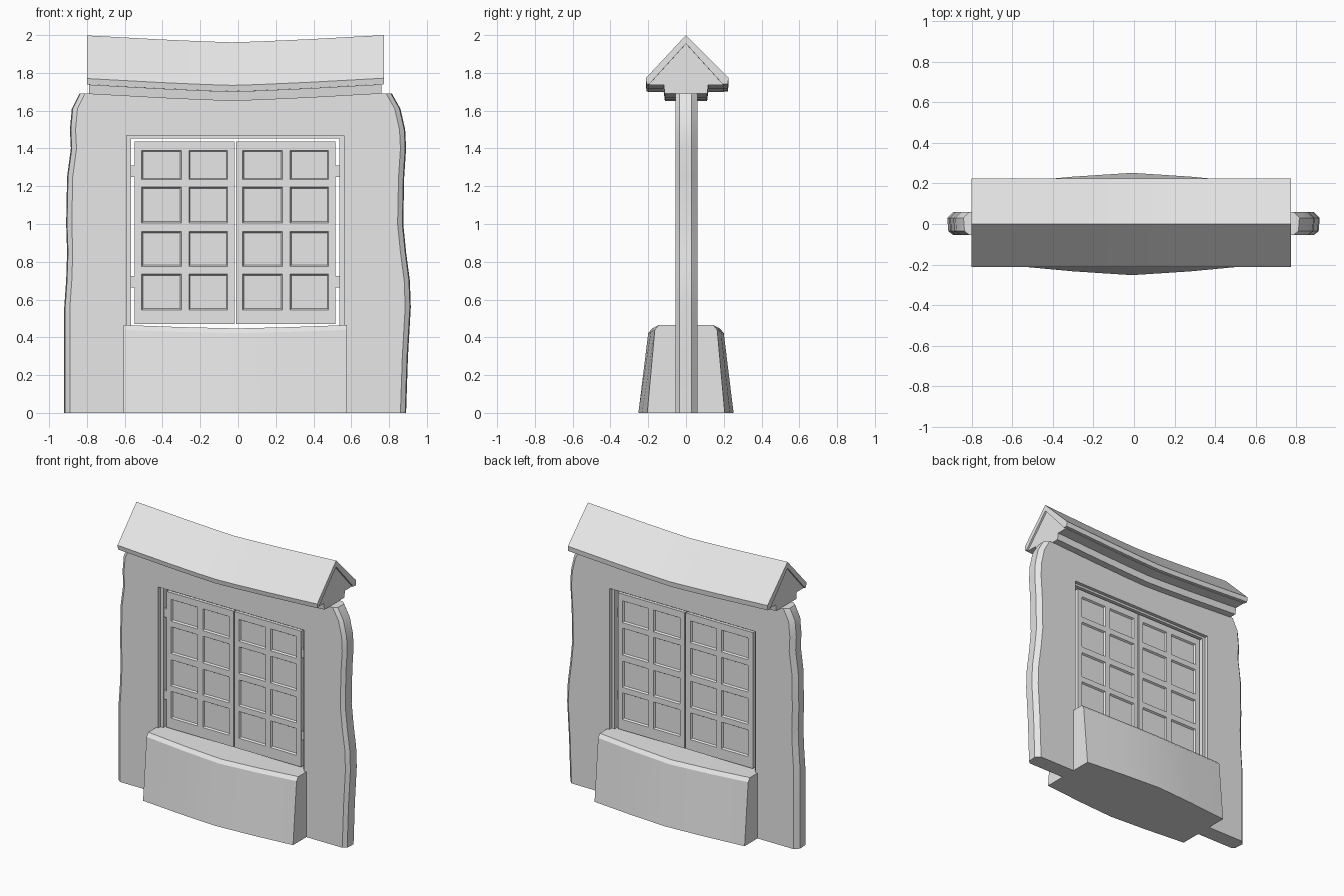
import bpy
import bmesh
from mathutils import Vector
from math import radians

if "Cube" in bpy.data.objects:
    bpy.data.objects.remove(bpy.data.objects["Cube"])

stone = bpy.data.materials.new("light_grey")
stone.use_nodes = True
stone.diffuse_color = (0.8, 0.8, 0.8, 1)
stone.node_tree.nodes["Principled BSDF"].inputs["Base Color"].default_value = (0.8, 0.8, 0.8, 1)


def finish(bm, name, smooth=None):
    bmesh.ops.recalc_face_normals(bm, faces=bm.faces[:])
    mesh = bpy.data.meshes.new(name)
    bm.to_mesh(mesh)
    bm.free()
    mesh.materials.append(stone)
    obj = bpy.data.objects.new(name, mesh)
    bpy.context.collection.objects.link(obj)
    if smooth:
        bpy.ops.object.select_all(action='DESELECT')
        obj.select_set(True)
        bpy.context.view_layer.objects.active = obj
        bpy.ops.object.shade_smooth_by_angle(angle=radians(smooth))
    return obj


def loft(name, rings, smooth=None):
    """Skin a list of equal-length point rings and cap both ends."""
    bm = bmesh.new()
    rows = [[bm.verts.new(p) for p in ring] for ring in rings]
    for a, b in zip(rows, rows[1:]):
        for i in range(len(a)):
            j = (i + 1) % len(a)
            bm.faces.new((a[i], a[j], b[j], b[i]))
    bm.faces.new(rows[0])
    bm.faces.new(rows[-1])
    return finish(bm, name, smooth)


def box(name, low, high):
    low, high = Vector(low), Vector(high)
    bm = bmesh.new()
    bmesh.ops.create_cube(bm, size=1)
    for v in bm.verts:
        v.co = (low + high) / 2 + v.co * (high - low)
    return finish(bm, name)


# Wall slab with worn, wavy sides: height, left edge, right edge
outline = [(0, -0.92, 0.89), (0.3, -0.92, 0.9), (0.56, -0.92, 0.915),
           (0.7, -0.91, 0.91), (0.85, -0.905, 0.89), (1.0, -0.91, 0.875),
           (1.25, -0.905, 0.88), (1.4, -0.885, 0.89), (1.5, -0.89, 0.885),
           (1.61, -0.88, 0.86), (1.69, -0.84, 0.815)]
FRONT, BACK = -0.055, 0.06
rings = []
for z, l, r in outline:
    rings.append([(l + 0.03, FRONT, z), (r - 0.03, FRONT, z), (r - 0.005, -0.035, z),
                  (r, 0.03, z), (r - 0.03, BACK, z),
                  (l + 0.03, BACK, z), (l, 0.03, z), (l + 0.005, -0.035, z)])
wall = loft("wall", rings, 30)

# Window opening cut through the wall
cutter = box("opening_cutter", (-0.59, -0.5, 0.38), (0.56, 0.5, 1.468))
cutter.hide_render = True
cutter.hide_set(True)
cut = wall.modifiers.new("opening", 'BOOLEAN')
cut.operation = 'DIFFERENCE'
cut.solver = 'EXACT'
cut.object = cutter

# Thin frame lining the opening
box("frame_right", (-0.59, -0.03, 0.38), (-0.567, 0.035, 1.468))
box("frame_left", (0.538, -0.03, 0.38), (0.56, 0.035, 1.468))
box("frame_top", (-0.567, -0.03, 1.453), (0.538, 0.035, 1.468))


# Shutters with a grid of sunken panels on both sides
def shutter(name, xs):
    zs = [0.47, 0.545, 0.735, 0.775, 0.96, 1.005, 1.195, 1.235, 1.39, 1.438]
    bm = bmesh.new()
    grid = [[bm.verts.new((x, -0.025, z)) for x in xs] for z in zs]
    cells = []
    for k in range(len(zs) - 1):
        for i in range(len(xs) - 1):
            cells.append(bm.faces.new((grid[k][i], grid[k][i + 1],
                                       grid[k + 1][i + 1], grid[k + 1][i])))
    made = bmesh.ops.extrude_face_region(bm, geom=cells, use_keep_orig=True)
    moved = [g for g in made["geom"] if isinstance(g, bmesh.types.BMVert)]
    bmesh.ops.translate(bm, verts=moved, vec=(0, 0.055, 0))
    bmesh.ops.recalc_face_normals(bm, faces=bm.faces[:])

    def is_panel(face):
        c = face.calc_center_median()
        column = any(xs[i] < c.x < xs[i + 1] for i in (1, 3))
        row = any(zs[k] < c.z < zs[k + 1] for k in (1, 3, 5, 7))
        return abs(face.normal.y) > 0.9 and column and row

    panels = [f for f in bm.faces if is_panel(f)]
    bmesh.ops.inset_individual(bm, faces=panels, thickness=0.01, depth=-0.012)
    return finish(bm, name)


shutter("shutter_right", [-0.547, -0.51, -0.3, -0.26, -0.055, -0.019])
shutter("shutter_left", [-0.01, 0.025, 0.235, 0.275, 0.48, 0.515])

# Hinges bridging shutters and frame
for side, x in (("right", -0.557), ("left", 0.527)):
    for level, z in (("lower", 0.695), ("upper", 1.28)):
        box(f"hinge_{level}_{side}", (x - 0.012, -0.022, z - 0.03), (x + 0.012, 0.0, z + 0.03))

# Bulging plinth, tapering upward, with a softened top edge
rings = []
for x, bulge in ((-0.605, 0), (-0.3, 0.6), (-0.01, 1), (0.28, 0.6), (0.577, 0)):
    foot, head = 0.205 + 0.047 * bulge, 0.16 + 0.035 * bulge
    top = 0.465 - 0.018 * bulge
    half = [(foot, 0), (head + 0.005, top - 0.025), (head - 0.015, top)]
    rings.append([(x, -y, z) for y, z in half] + [(x, y, z) for y, z in reversed(half)])
loft("plinth", rings, 30)


# Sagging roof: sections swept along x and lowered toward the middle
def sagging(name, section, start, end):
    rings = []
    for t in (0, 0.25, 0.4, 0.49, 0.58, 0.75, 1):
        x = start + (end - start) * t
        sag = 0.038 * (1 - (abs(t - 0.49) / 0.51) ** 1.25)
        rings.append([(x, y, z - sag) for y, z in section])
    return loft(name, rings, 30)


sagging("roof_slab", [(0, 2.0), (0.225, 1.775), (0.222, 1.74), (0.195, 1.74),
                      (0, 1.955), (-0.195, 1.74), (-0.208, 1.74), (-0.213, 1.772)],
        -0.8, 0.773)
sagging("gable_and_cornice", [(0, 1.96), (0.2, 1.75), (0.2, 1.737), (0.118, 1.737),
                              (0.112, 1.69), (-0.112, 1.69), (-0.118, 1.737),
                              (-0.2, 1.737), (-0.2, 1.75)], -0.79, 0.76)
